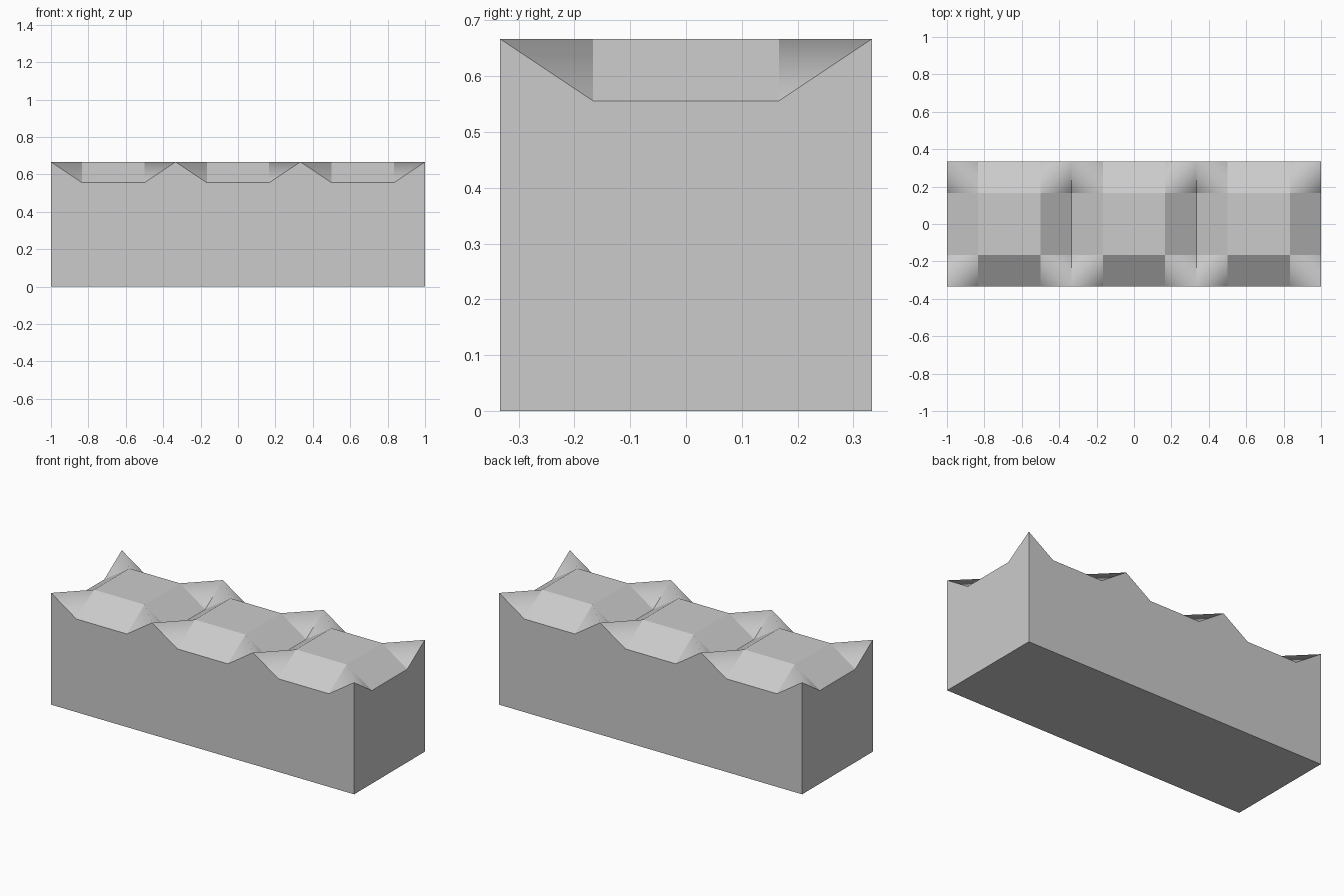
import bpy, bmesh

if "Cube" in bpy.data.objects:
    bpy.data.objects.remove(bpy.data.objects["Cube"])

CELL = 2 / 3           # side of one square module
HIGH, LOW = 2 / 3, 5 / 9
COUNT = 3

# Grid lines: module borders plus the edges of each raised centre square
xs = [-1.0]
for i in range(COUNT):
    left = -1 + i * CELL
    xs += [left + CELL / 4, left + 3 * CELL / 4, left + CELL]
ys = [-CELL / 2, -CELL / 4, CELL / 4, CELL / 2]
nx, ny = len(xs), len(ys)

bm = bmesh.new()


def height(i, j):
    # Module corners and centres are high, border mid-sections are low
    return HIGH if (i % 3 == 0) == (j % 3 == 0) else LOW


grid = [[bm.verts.new((x, y, height(i, j))) for j, y in enumerate(ys)]
        for i, x in enumerate(xs)]

# Top: flat quads, with each corner patch split along its high diagonal
ridges = []
for i in range(nx - 1):
    for j in range(ny - 1):
        a, b = grid[i][j], grid[i + 1][j]
        c, d = grid[i + 1][j + 1], grid[i][j + 1]
        if i % 3 == 1 or j % 3 == 1:
            bm.faces.new((a, b, c, d))
            continue
        if height(i, j) == LOW:
            a, b, c, d = b, c, d, a
        for tri in ((a, b, c), (a, c, d)):
            bm.faces.new(tri).smooth = True
        ridges.append(bm.edges.get((a, c)))

# Base and the four walls following the notched rim
base = [bm.verts.new((x, y, 0)) for x, y in
        ((-1, ys[0]), (1, ys[0]), (1, ys[-1]), (-1, ys[-1]))]
bm.faces.new(base[::-1])
rims = [[grid[i][0] for i in range(nx)],
        grid[-1][:],
        [grid[i][-1] for i in reversed(range(nx))],
        grid[0][::-1]]
for k, rim in enumerate(rims):
    bm.faces.new([base[k], base[(k + 1) % 4]] + rim[::-1])

# Only the corner ridges are shaded smooth
for edge in bm.edges:
    edge.smooth = edge in ridges

mesh = bpy.data.meshes.new("faceted_block")
bm.to_mesh(mesh)
bm.free()
block = bpy.data.objects.new("faceted_block", mesh)
bpy.context.collection.objects.link(block)
